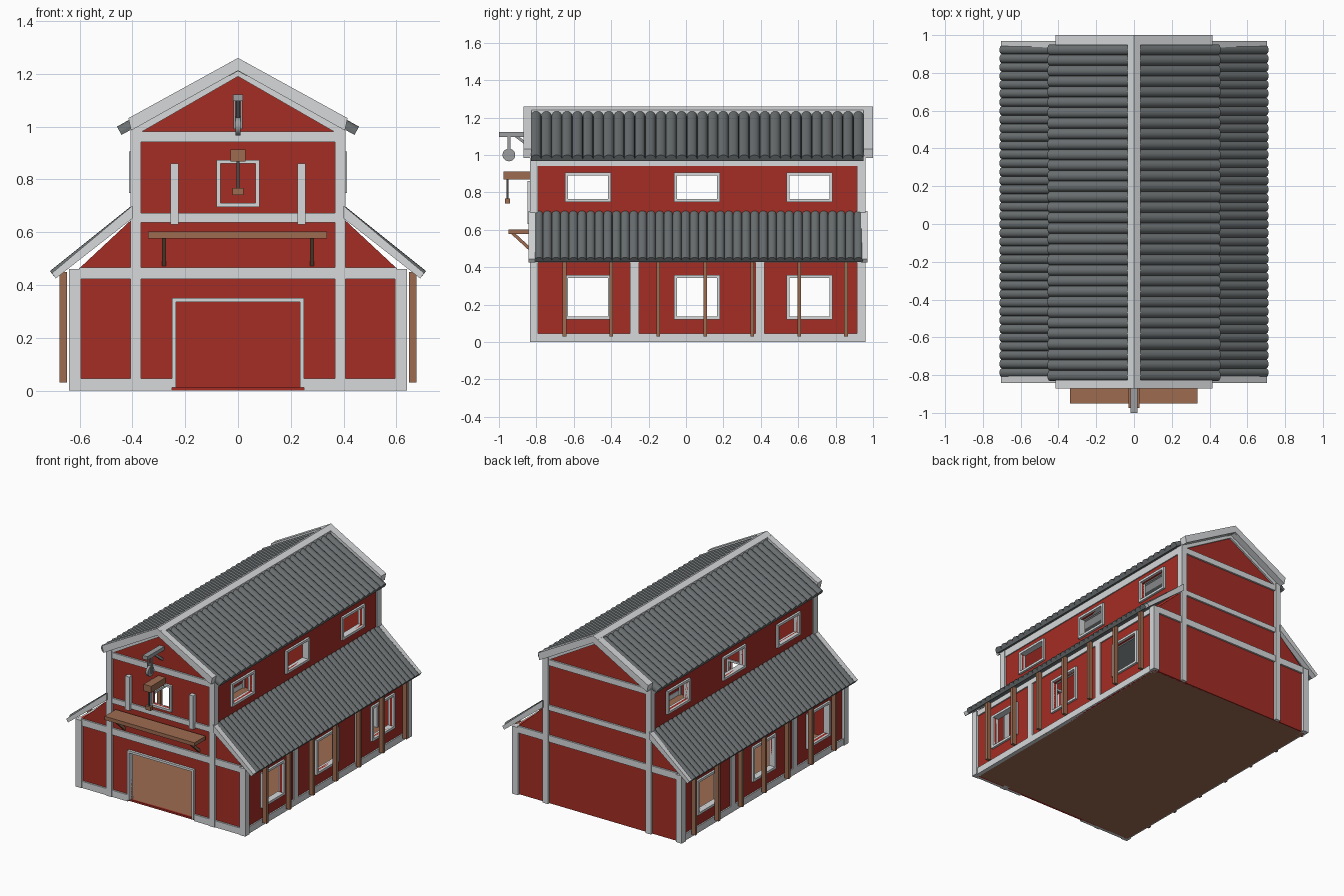
import bpy, bmesh, math
from mathutils import Vector

if "Cube" in bpy.data.objects:
    bpy.data.objects.remove(bpy.data.objects["Cube"], do_unlink=True)


def material(name, rgb):
    m = bpy.data.materials.new(name)
    m.use_nodes = True
    m.diffuse_color = (*rgb, 1)
    m.node_tree.nodes["Principled BSDF"].inputs["Base Color"].default_value = (*rgb, 1)
    return m


RED = material("barn red", (0.37, 0.026, 0.018))
WHITE = material("pale trim", (0.67, 0.69, 0.70))
WOOD = material("brown wood", (0.34, 0.15, 0.083))
ROOF = material("slate grey", (0.145, 0.16, 0.165))
IRON = material("dark rope", (0.07, 0.07, 0.07))
STEEL = material("grey metal", (0.33, 0.34, 0.35))


def finish(name, bm, mat, smooth=False):
    bmesh.ops.recalc_face_normals(bm, faces=bm.faces)
    me = bpy.data.meshes.new(name)
    bm.to_mesh(me)
    bm.free()
    me.materials.append(mat)
    ob = bpy.data.objects.new(name, me)
    bpy.context.collection.objects.link(ob)
    if smooth:
        bpy.ops.object.select_all(action="DESELECT")
        ob.select_set(True)
        bpy.context.view_layer.objects.active = ob
        bpy.ops.object.shade_smooth_by_angle(angle=math.radians(50))
    return ob


def add_prism(bm, loop, offset):
    a = [bm.verts.new(p) for p in loop]
    b = [bm.verts.new(Vector(p) + Vector(offset)) for p in loop]
    bm.faces.new(a)
    bm.faces.new(b[::-1])
    for i in range(len(a)):
        j = (i + 1) % len(a)
        bm.faces.new((a[i], b[i], b[j], a[j]))


def box(name, x, y, z, mat):
    bm = bmesh.new()
    add_prism(bm, [(x[0], y[0], z[0]), (x[1], y[0], z[0]), (x[1], y[1], z[0]), (x[0], y[1], z[0])],
              (0, 0, z[1] - z[0]))
    return finish(name, bm, mat)


def profile_xz(name, pts, y, mat):
    bm = bmesh.new()
    add_prism(bm, [(p[0], y[0], p[1]) for p in pts], (0, y[1] - y[0], 0))
    return finish(name, bm, mat)


def chevron(name, outer, inner, y, mat):
    pts = outer + inner[::-1]
    left = [(-x, z) for x, z in pts[::-1] if x > 0]
    profile_xz(name, pts + left, y, mat)


def wall(name, place, u, v, holes):
    """Thin wall made of grid cells, leaving rectangular holes (u0, u1, v0, v1)."""
    us = sorted({*u, *[h[k] for h in holes for k in (0, 1)]})
    vs = sorted({*v, *[h[k] for h in holes for k in (2, 3)]})
    bm = bmesh.new()
    for a, b in zip(us, us[1:]):
        for c, d in zip(vs, vs[1:]):
            if any(h[0] <= a and b <= h[1] and h[2] <= c and d <= h[3] for h in holes):
                continue
            bm.faces.new([bm.verts.new(place(*q)) for q in ((a, c), (b, c), (b, d), (a, d))])
    bmesh.ops.remove_doubles(bm, verts=bm.verts, dist=1e-4)
    ob = finish(name, bm, RED)
    mod = ob.modifiers.new("thickness", "SOLIDIFY")
    mod.thickness = 0.016
    mod.offset = 0


def frame(name, place, depth, hole, w, sill=True):
    """Raised frame around a hole; place maps (u, v) to the wall plane."""
    u0, u1, v0, v1 = hole
    bars = [(u0 - w, u0, v0, v1), (u1, u1 + w, v0, v1), (u0 - w, u1 + w, v1, v1 + w)]
    if sill:
        bars.append((u0 - w, u1 + w, v0 - w, v0))
    bm = bmesh.new()
    for a, b, c, d in bars:
        loop = [Vector(place(*q)) - Vector(depth) / 2 for q in ((a, c), (b, c), (b, d), (a, d))]
        add_prism(bm, loop, depth)
    finish(name, bm, WHITE)


def ribbed_roof(name, top, eave, y, count, height):
    """Row of half-round ribs running from the top edge down to the eave."""
    a, b = Vector((top[0], 0, top[1])), Vector((eave[0], 0, eave[1]))
    run = b - a
    n = Vector((-run.z, 0, run.x)).normalized()
    if n.z < 0:
        n = -n
    pitch, seg = (y[1] - y[0]) / count, 8
    bm = bmesh.new()
    for i in range(count):
        arc = [(y[0] + pitch * (i + 0.5 - 0.5 * math.cos(math.pi * k / seg)),
                height * math.sin(math.pi * k / seg)) for k in range(seg + 1)]
        add_prism(bm, [a + n * h + Vector((0, yy, 0)) for yy, h in arc], run)
    finish(name, bm, ROOF, smooth=True)
    bm = bmesh.new()
    deck = [a, b, b - n * 0.012, a - n * 0.012]
    add_prism(bm, [p + Vector((0, y[0], 0)) for p in deck], (0, y[1] - y[0], 0))
    finish(name + "_deck", bm, ROOF)


F, B = -0.81, 0.935       # front and back wall planes
LO, HI = 0.615, 0.39      # half widths of lower and upper storeys
WINDOWS = (-0.525, 0.06, 0.66)

# Floor
box("floor", (-0.625, 0.625), (F, B), (0, 0.012), WOOD)

# End walls, with a door and loft window at the front
door, loft = (-0.235, 0.235, 0.012, 0.335), (-0.067, 0.067, 0.71, 0.86)
for name, y, low, high in (("front", F, [door], [loft]), ("back", B, [], [])):
    place = lambda u, v, y=y: (u, y, v)
    wall(name + "_lower_wall", place, (-LO, LO), (0, 0.45), low)
    wall(name + "_upper_wall", place, (-HI, HI), (0.45, 0.98), high)
    profile_xz(name + "_gable", [(-HI, 0.98), (HI, 0.98), (0, 1.2)], (y - 0.008, y + 0.008), RED)
    for s in (-1, 1):
        profile_xz(name + "_side_gable", [(s * HI, 0.45), (s * LO, 0.45), (s * HI, 0.66)],
                   (y - 0.008, y + 0.008), RED)
front = lambda u, v: (u, F - 0.005, v)
frame("door_frame", front, (0, 0.04, 0), door, 0.015, sill=False)
frame("loft_window_frame", front, (0, 0.04, 0), loft, 0.014)

# Side walls, windows, side trim and porch posts
for s, side in ((-1, "right"), (1, "left")):
    for level, x, v, z in (("lower", LO, (0, 0.46), (0.137, 0.342)),
                           ("upper", HI, (0.62, 0.99), (0.765, 0.89))):
        place = lambda u, w, x=x: (s * x, u, w)
        holes = [(c - 0.107, c + 0.107, *z) for c in WINDOWS]
        wall(f"{side}_{level}_wall", place, (F, B), v, holes)
        for h in holes:
            frame(f"{side}_{level}_window_frame", place, (0.045, 0, 0), h, 0.016)
    outer = (s * 0.605, s * 0.632)
    box(side + "_base_beam", outer, (F, B), (0, 0.045), WHITE)
    box(side + "_eave_beam", outer, (F, B), (0.425, 0.46), WHITE)
    box(side + "_upper_eave_beam", (s * 0.385, s * 0.405), (F, B), (0.94, 0.995), WHITE)
    for y in (-0.275, 0.395):
        box(side + "_wall_post", outer, (y - 0.024, y + 0.024), (0, 0.45), WHITE)
    for i in range(7):
        y = -0.65 + i * 0.251
        box(side + "_porch_post", (s * 0.647, s * 0.677), (y - 0.01, y + 0.01), (0.03, 0.45), WOOD)

    # Roof slopes and the lower sloping trim
    ribbed_roof(side + "_upper_roof", (s * 0.015, 1.217), (s * 0.447, 0.979), (-0.83, 0.95), 32, 0.024)
    ribbed_roof(side + "_lower_roof", (s * 0.39, 0.685), (s * 0.7, 0.437), (-0.81, 0.945), 38, 0.02)
    for y in ((-0.842, -0.805), (0.935, 0.97)):
        profile_xz(side + "_lower_barge", [(s * 0.4, 0.7), (s * 0.705, 0.445), (s * 0.69, 0.425),
                                           (s * 0.4, 0.652)], y, WHITE)

# Timber trim on both ends
for name, y0, y1, out in (("front", -0.835, -0.79, -1), ("back", 0.915, 0.96, 1)):
    for s in (-1, 1):
        box(name + "_corner_post", (s * 0.595, s * 0.64), (y0, y1), (0, 0.46), WHITE)
        box(name + "_tall_post", (s * 0.368, s * 0.408), (y0, y1), (0, 0.995), WHITE)
    face = (y0 + 0.005, F) if out < 0 else (B, y1 - 0.005)
    box(name + "_lower_beam", (-0.6, 0.6), face, (0.422, 0.467), WHITE)
    box(name + "_middle_beam", (-0.39, 0.39), face, (0.637, 0.672), WHITE)
    box(name + "_upper_beam", (-0.39, 0.39), face, (0.942, 0.982), WHITE)
    chevron(name + "_gable_trim", [(0, 1.225), (0.41, 0.995)], [(0, 1.19), (0.365, 0.98)], face, WHITE)
    barge = (-0.87, -0.825) if out < 0 else (0.948, 1.0)
    chevron(name + "_barge_board", [(0, 1.26), (0.415, 1.032)], [(0, 1.212), (0.405, 0.985)], barge, WHITE)
chevron("ridge_cap", [(0, 1.26), (0.035, 1.241)], [(0, 1.21), (0.035, 1.19)], (-0.86, 0.99), WHITE)
for s in (-1, 1):
    box("front_base_beam", (s * 0.25, s * 0.6), (-0.83, F), (0, 0.045), WHITE)
    box("front_short_post", (s * 0.225, s * 0.256), (-0.848, F), (0.63, 0.86), WHITE)

# Front shelf on diagonal brackets
box("shelf", (-0.34, 0.337), (-0.95, -0.83), (0.577, 0.602), WOOD)
for x in (-0.28, 0.28):
    bm = bmesh.new()
    add_prism(bm, [(x - 0.008, -0.935, 0.578), (x - 0.008, -0.91, 0.578), (x - 0.008, -0.82, 0.495),
                   (x - 0.008, -0.82, 0.472)], (0.016, 0, 0))
    finish("shelf_bracket", bm, WOOD)

# Hoist beam with rope and block
box("hoist_beam", (-0.028, 0.028), (-0.975, -0.81), (0.868, 0.913), WOOD)
box("hoist_rope", (-0.005, 0.005), (-0.96, -0.95), (0.765, 0.87), IRON)
box("hoist_block", (-0.02, 0.02), (-0.968, -0.942), (0.74, 0.767), WOOD)

# Pulley arm and wheel
box("pulley_arm", (-0.018, 0.018), (-1.0, -0.81), (1.097, 1.122), STEEL)
for s in (-1, 1):
    box("pulley_hanger", (s * 0.01, s * 0.017), (-0.955, -0.937), (0.99, 1.1), STEEL)
bm = bmesh.new()
add_prism(bm, [(-0.008, -0.92, 1.1), (-0.008, -0.895, 1.1), (-0.008, -0.815, 1.04),
               (-0.008, -0.815, 1.02)], (0.016, 0, 0))
finish("pulley_brace", bm, STEEL)
bm = bmesh.new()
ring = [2 * math.pi * i / 20 for i in range(20)]
add_prism(bm, [(-0.009, -0.947 + 0.034 * math.cos(t), 1.0 + 0.034 * math.sin(t)) for t in ring], (0.018, 0, 0))
finish("pulley_wheel", bm, STEEL, smooth=True)
